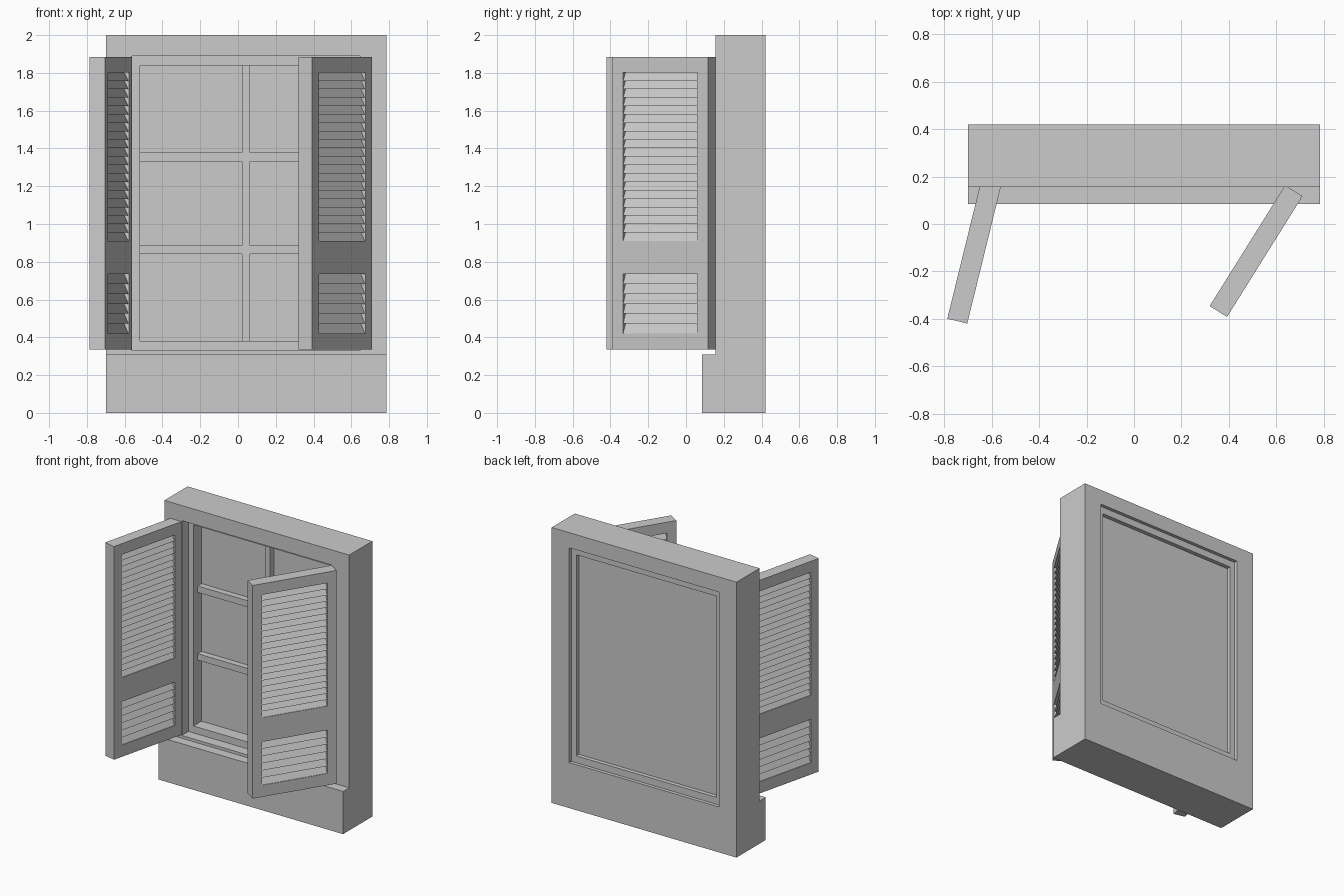
import bpy, bmesh
from math import radians

if "Cube" in bpy.data.objects:
    bpy.data.objects.remove(bpy.data.objects["Cube"])

CX = 0.0425                      # centre line of wall and window
OX, Z0, Z1 = 0.6025, 0.33, 1.89  # opening half width, bottom, top


def prism(name, profile, x0, x1):
    """Extrude a closed (y, z) profile along x."""
    bm = bmesh.new()
    face = bm.faces.new([bm.verts.new((x0, y, z)) for y, z in profile])
    ext = bmesh.ops.extrude_face_region(bm, geom=[face])
    verts = [v for v in ext["geom"] if isinstance(v, bmesh.types.BMVert)]
    bmesh.ops.translate(bm, verts=verts, vec=(x1 - x0, 0, 0))
    bmesh.ops.recalc_face_normals(bm, faces=bm.faces)
    me = bpy.data.meshes.new(name)
    bm.to_mesh(me)
    bm.free()
    ob = bpy.data.objects.new(name, me)
    bpy.context.collection.objects.link(ob)
    return ob


def box(name, x0, x1, y0, y1, z0, z1):
    return prism(name, [(y0, z0), (y1, z0), (y1, z1), (y0, z1)], x0, x1)


def cut(ob, *bounds):
    """Cut a box-shaped hole and apply it."""
    cutter = box("cutter", *bounds)
    mod = ob.modifiers.new("hole", 'BOOLEAN')
    mod.operation, mod.solver, mod.object = 'DIFFERENCE', 'EXACT', cutter
    bpy.context.view_layer.objects.active = ob
    bpy.ops.object.modifier_apply(modifier=mod.name)
    bpy.data.objects.remove(cutter)


# Wall with thicker base
wall = prism("wall", [(0.085, 0), (0.42, 0), (0.42, 2), (0.155, 2),
                      (0.155, 0.31), (0.085, 0.31)], -0.70, 0.785)
cut(wall, CX - OX, CX + OX, -0.2, 0.7, Z0, Z1)

# Window frame and pane
frame = box("window_frame", CX - OX, CX + OX, 0.232, 0.395, Z0, Z1)
cut(frame, CX - OX + 0.04, CX + OX - 0.04, 0, 0.7, 0.38, 1.84)
box("pane", CX - OX + 0.03, CX + OX - 0.03, 0.325, 0.365, 0.37, 1.85)

# Glazing bars
box("vertical_bar", CX - 0.02, CX + 0.02, 0.28, 0.33, 0.375, 1.845)
for z in (0.84, 1.332):
    for s in (-1, 1):
        a, b = sorted((CX + s * 0.02, CX + s * (OX - 0.035)))
        box("horizontal_bar", a, b, 0.28, 0.33, z, z + 0.047)


def shutter(side, s, hinge, angle):
    """Louvred shutter, built closed and swung about its hinge."""
    w, t, m = 0.6, 0.0865, 0.067
    span = lambda a, b: sorted((s * a, s * b))
    panel = box(side + "_shutter", *span(0, w), -t, 0, 0.335, 1.883)
    parts = [panel]
    for z0, z1, n in ((0.42, 0.735, 6), (0.91, 1.803, 20)):
        cut(panel, *span(m, w - m), -0.3, 0.3, z0, z1)
        # Sawtooth slats, wide at the bottom on both faces
        p = (z1 - z0) / n
        near, far = [], []
        for i in range(n):
            for half, z in ((0.039, z0 + i * p), (0.015, z0 + (i + 1) * p)):
                near.append((-t / 2 - half, z))
                far.append((-t / 2 + half, z))
        parts.append(prism(side + "_louvres", near + far[::-1],
                           *span(m - 0.004, w - m + 0.004)))
    for ob in parts:
        ob.location = (*hinge, 0)
        ob.rotation_euler.z = radians(angle)


shutter("left", 1, (-0.56, 0.163), -103.8)
shutter("right", -1, (0.637, 0.163), 58)
